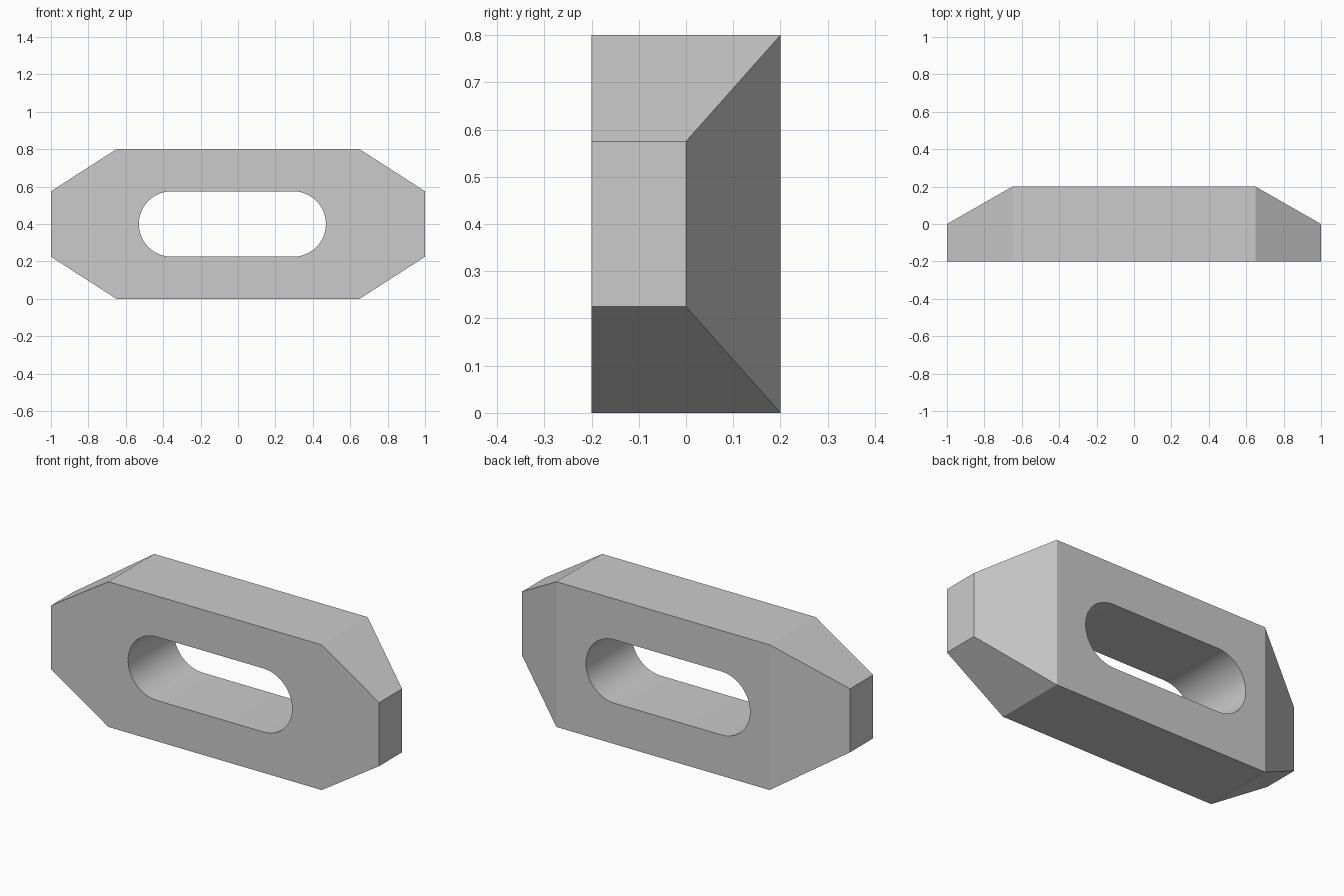
import bpy, bmesh, math

if "Cube" in bpy.data.objects:
    bpy.data.objects.remove(bpy.data.objects["Cube"])

grey = bpy.data.materials.new("plain grey")
grey.diffuse_color = (0.6, 0.6, 0.6, 1)
grey.use_nodes = True
grey.node_tree.nodes["Principled BSDF"].inputs["Base Color"].default_value = grey.diffuse_color


def prism(name, front, back):
    """Solid between a front outline and a matching back outline."""
    bm = bmesh.new()
    f = [bm.verts.new(p) for p in front]
    b = [bm.verts.new(p) for p in back]
    n = len(f)
    for i in range(n):
        j = (i + 1) % n
        bm.faces.new((f[i], f[j], b[j], b[i]))
    bm.faces.new(f)
    return bm, b


def finish(name, bm):
    bmesh.ops.recalc_face_normals(bm, faces=bm.faces)
    mesh = bpy.data.meshes.new(name)
    bm.to_mesh(mesh)
    bm.free()
    mesh.materials.append(grey)
    obj = bpy.data.objects.new(name, mesh)
    bpy.context.collection.objects.link(obj)
    return obj


# Plate: eight-sided outline whose ends slope forward at the back
outline = [(-0.65, 0), (0.65, 0), (1, 0.225), (1, 0.575),
           (0.65, 0.8), (-0.65, 0.8), (-1, 0.575), (-1, 0.225)]
bm, b = prism("plate", [(x, -0.2, z) for x, z in outline],
              [(x, 0.2 if abs(x) < 0.9 else 0, z) for x, z in outline])
for ids in ((0, 1, 4, 5), (1, 2, 3, 4), (5, 6, 7, 0)):
    bm.faces.new([b[i] for i in ids])
plate = finish("plate", bm)

# Slot cutter: rounded ends, slightly off centre
R, STEPS = 0.175, 24
slot = []
for cx, start in ((0.295, -90), (-0.355, 90)):
    for i in range(STEPS + 1):
        a = math.radians(start + 180 * i / STEPS)
        slot.append((cx + R * math.cos(a), 0.4 + R * math.sin(a)))
bm, b = prism("slot_cutter", [(x, -0.4, z) for x, z in slot],
              [(x, 0.4, z) for x, z in slot])
bm.faces.new(b)
cutter = finish("slot_cutter", bm)
cutter.hide_render = True

# Cut the slot, then smooth only its rounded walls
cut = plate.modifiers.new("slot", 'BOOLEAN')
cut.operation = 'DIFFERENCE'
cut.solver = 'EXACT'
cut.object = cutter
bpy.context.view_layer.objects.active = plate
plate.select_set(True)
bpy.ops.object.modifier_apply(modifier=cut.name)
bpy.data.objects.remove(cutter)
bpy.ops.object.shade_smooth_by_angle(angle=math.radians(15))
